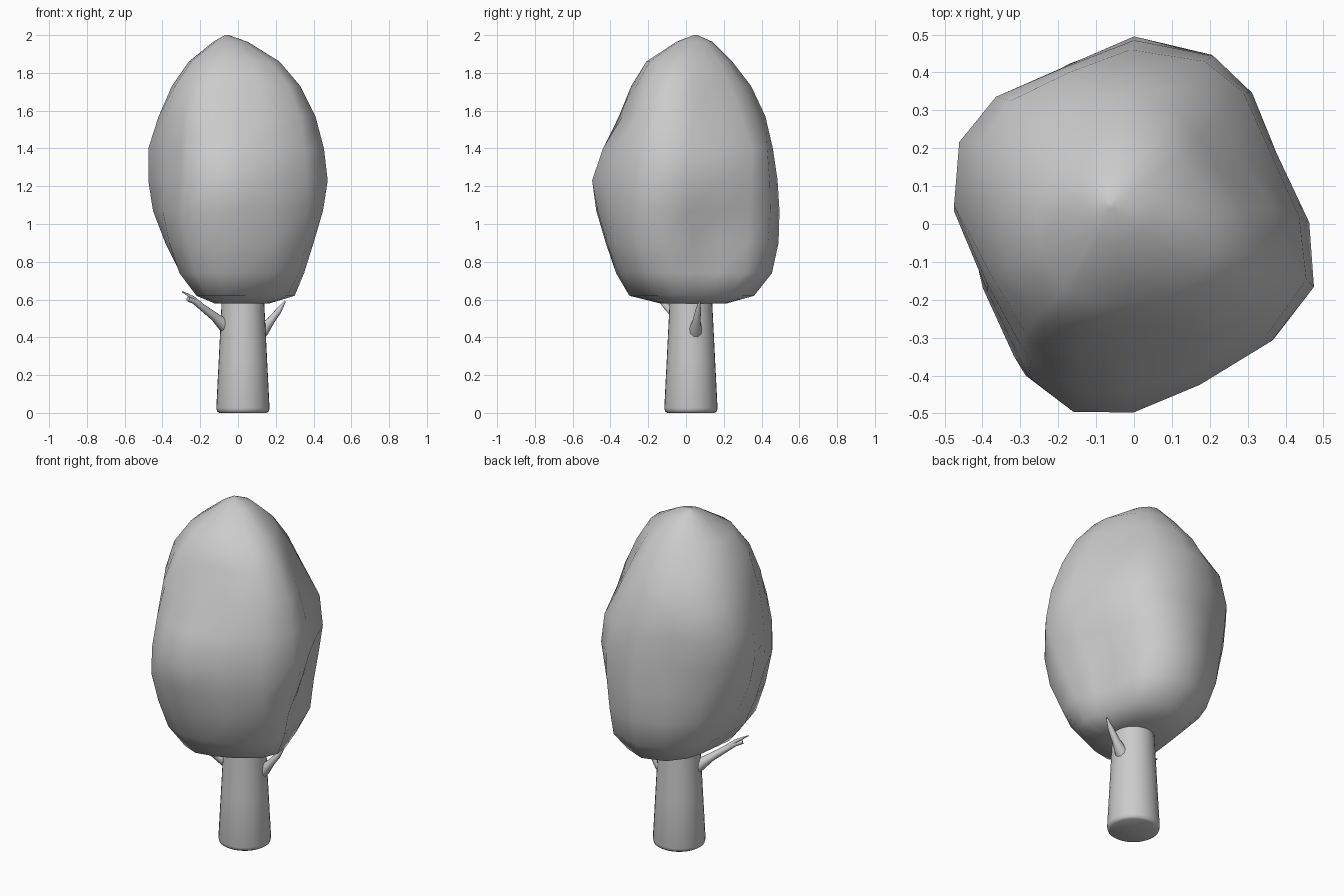
import bpy, bmesh, math
from mathutils import Vector

if "Cube" in bpy.data.objects:
    bpy.data.objects.remove(bpy.data.objects["Cube"])


def finish(name, bm, angle=60):
    bmesh.ops.recalc_face_normals(bm, faces=bm.faces)
    me = bpy.data.meshes.new(name)
    bm.to_mesh(me)
    bm.free()
    ob = bpy.data.objects.new(name, me)
    bpy.context.collection.objects.link(ob)
    bpy.ops.object.select_all(action='DESELECT')
    ob.select_set(True)
    bpy.context.view_layer.objects.active = ob
    bpy.ops.object.shade_smooth_by_angle(angle=math.radians(angle))
    return ob


def loft(name, rings, angle=60):
    """Skin a list of equal-length point rings and cap both ends."""
    bm = bmesh.new()
    vs = [[bm.verts.new(p) for p in r] for r in rings]
    n = len(rings[0])
    for a, b in zip(vs, vs[1:]):
        for i in range(n):
            j = (i + 1) % n
            bm.faces.new((a[i], a[j], b[j], b[i]))
    bm.faces.new(vs[0][::-1])
    bm.faces.new(vs[-1])
    return finish(name, bm, angle)


def tube(name, path, n=10):
    """Tapered branch through (x, y, z, radius) points."""
    pts = [Vector(p[:3]) for p in path]
    rings = []
    for k, p in enumerate(pts):
        d = pts[min(k + 1, len(pts) - 1)] - pts[max(k - 1, 0)]
        q = d.to_track_quat('Z', 'Y')
        r = path[k][3]
        rings.append([p + q @ Vector((r * math.cos(t), r * math.sin(t), 0))
                      for t in (2 * math.pi * i / n for i in range(n))])
    return loft(name, rings)


# Crown: lopsided outline fitted to eight extents at each level
outline = [(.455, .01), (.37, .19), (.31, .35), (.21, .45), (0, .5),
           (-.2, .435), (-.37, .34), (-.46, .21), (-.475, .04),
           (-.40, -.18), (-.32, -.36), (-.29, -.415), (-.16, -.495), (0, -.48),
           (.17, -.41), (.365, -.305), (.475, -.16)]
# z, then reach towards +x, +x+y, +y, -x+y, -x, -x-y, -y, +x-y
levels = [(.578, .16, .20, .21, .18, .12, .14, .13, .15),
          (.62, .30, .335, .36, .29, .22, .30, .30, .29),
          (.74, .35, .42, .455, .39, .31, .39, .37, .38),
          (.90, .40, .445, .49, .44, .385, .445, .425, .445),
          (1.07, .45, .46, .495, .46, .45, .485, .475, .475),
          (1.23, .475, .465, .485, .48, .475, .482, .497, .475),
          (1.40, .455, .45, .46, .495, .475, .45, .44, .455),
          (1.57, .41, .365, .42, .46, .42, .405, .355, .405),
          (1.73, .33, .29, .345, .355, .35, .345, .29, .335),
          (1.86, .22, .21, .245, .25, .26, .25, .21, .22),
          (1.965, .05, .09, .14, .15, .13, .085, .05, .03),
          (2.0, -.05, .005, .06, .09, .07, .018, -.04, -.068)]
dirs = [Vector((math.cos(k * math.pi / 4), math.sin(k * math.pi / 4)))
        for k in range(8)]
rings = []
for z, *reach in levels:
    mid = Vector((reach[0] - reach[4], reach[2] - reach[6])) / 2
    goal = [r - mid.dot(d) for r, d in zip(reach, dirs)]
    size = max(goal)
    # rounder near the tip and the base
    rnd = min(1, ((z - 1.2) / .8) ** 2)
    pts = [Vector(p) / .5 for p in outline]
    pts = [p.lerp(p.normalized(), rnd) * size for p in pts]
    for _ in range(40):
        for g, d in zip(goal, dirs):
            s = (g / max(p.dot(d) for p in pts) - 1) * .5
            pts = [p * (1 + s * max(0, p.normalized().dot(d)) ** 3) for p in pts]
    rings.append([(mid.x + p.x, mid.y + p.y, z) for p in pts])
loft("crown", rings, 180)

# Trunk: tapered column with a rounded foot
c = .026
tube("trunk", [(c, c, 0, .125), (c, c, .008, .137), (c, c, .025, .141),
               (c, c, .30, .127), (c, c, .62, .111)], 32)

# Branches with flared roots
tube("right_branch", [(.09, .045, .41, .045), (.135, .05, .44, .034),
                      (.175, .056, .49, .021), (.215, .064, .54, .016),
                      (.25, .072, .592, .004)])
tube("left_branch", [(-.02, .02, .43, .045), (-.08, -.015, .47, .034),
                     (-.125, -.05, .51, .023), (-.19, -.10, .56, .018),
                     (-.23, -.125, .59, .015), (-.265, -.15, .603, .012)])
tube("left_twig", [(-.20, -.105, .575, .014), (-.24, -.13, .61, .010),
                   (-.295, -.16, .642, .003)], 8)
